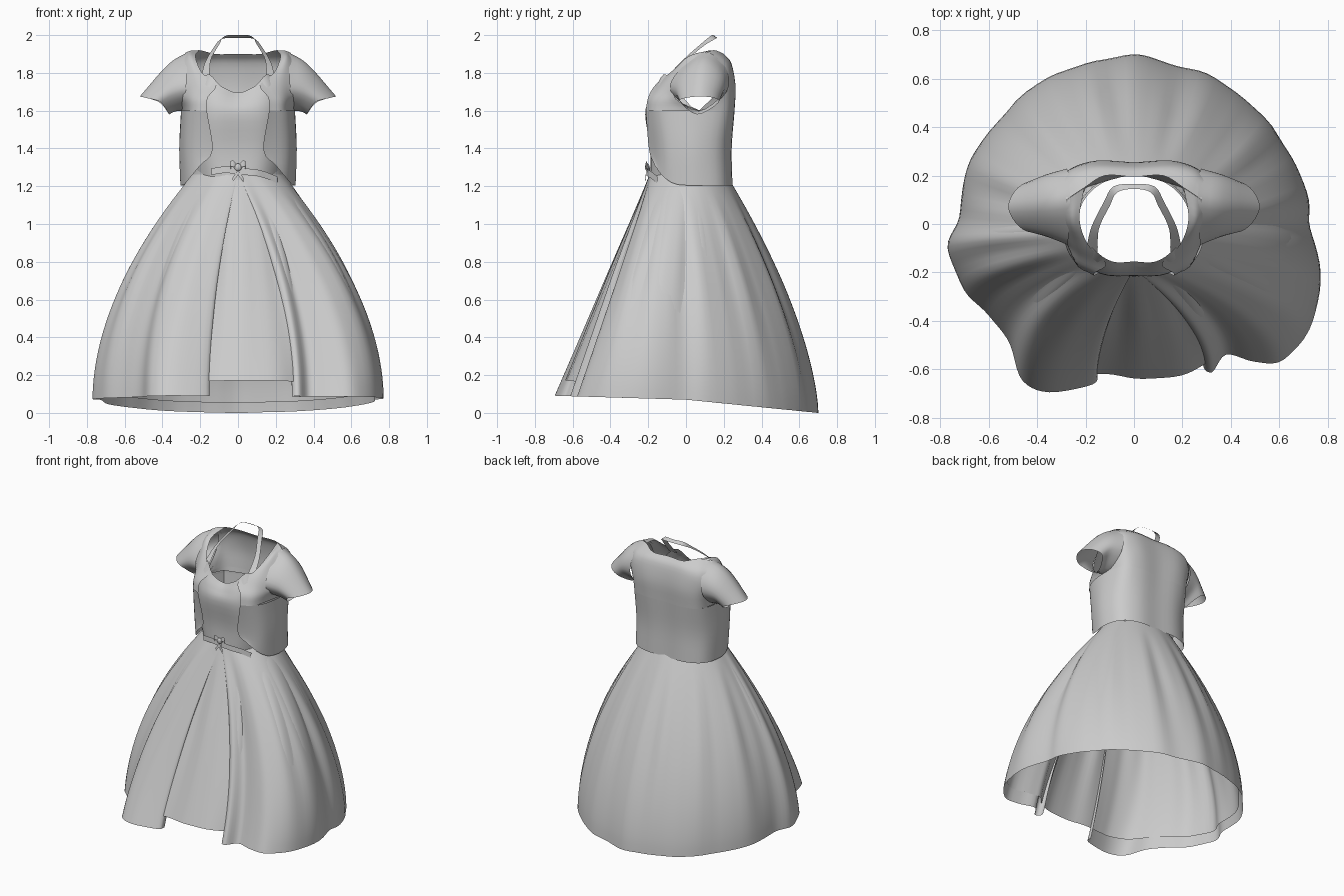
import bpy, bmesh, math
from mathutils import Vector

if "Cube" in bpy.data.objects:
    bpy.data.objects.remove(bpy.data.objects["Cube"])


def spline(pts, n, closed=False):
    """Catmull-Rom samples, n per span."""
    p = [Vector(q) for q in pts]
    m = len(p)
    if not closed:
        p = [2 * p[0] - p[1]] + p + [2 * p[-1] - p[-2]]
    out = []
    for i in range(m if closed else m - 1):
        a, b, c, d = [p[(i + k - 1) % m] if closed else p[i + k] for k in range(4)]
        for j in range(n):
            t = j / n
            out.append(0.5 * (2 * b + (c - a) * t + (2 * a - 5 * b + 4 * c - d) * t * t
                              + (3 * b - a - 3 * c + d) * t ** 3))
    if not closed:
        out.append(Vector(pts[-1]))
    return out


def sheet(name, rows, closed=False, mirror=False):
    """Quad sheet through rows of points."""
    bm = bmesh.new()
    vs = [[bm.verts.new(q) for q in r] for r in rows]
    n = len(rows[0])
    for a, b in zip(vs, vs[1:]):
        for i in range(n if closed else n - 1):
            j = (i + 1) % n
            bm.faces.new((a[i], a[j], b[j], b[i]))
    bmesh.ops.recalc_face_normals(bm, faces=bm.faces)
    me = bpy.data.meshes.new(name)
    bm.to_mesh(me)
    bm.free()
    ob = bpy.data.objects.new(name, me)
    bpy.context.collection.objects.link(ob)
    if mirror:
        ob.modifiers.new("mirror", 'MIRROR').use_clip = True
    bpy.ops.object.select_all(action='DESELECT')
    ob.select_set(True)
    bpy.context.view_layer.objects.active = ob
    bpy.ops.object.shade_smooth_by_angle(angle=math.radians(50))
    return ob


def surf(name, grid, nu=4, nv=4, closed=False, mirror=False):
    """Smooth surface through a small control grid."""
    rows = [spline(r, nu, closed) for r in grid]
    cols = [spline(c, nv) for c in zip(*rows)]
    return sheet(name, list(zip(*cols)), closed, mirror)


def both(row):
    """Extend a half row starting at x=0 to the other side."""
    return [(-x, y, z) for x, y, z in row[:0:-1]] + list(row)


def level(z, pts):
    return [(x, y, z) for x, y in pts]


WAIST = 1.27


def drape(name, hem, hem_z, folds, nu, gap=(0, 0), scale=1.0, closed=False):
    """Cloth falling from the waist oval to a wavy hem; gap closes a front slit at the waist."""
    line = spline([(x * scale, y * scale, 0) for x, y in hem], nu, closed)
    rows = []
    for k in range(25):
        t = k / 24
        row = []
        for h in line:
            dev = math.atan2(h.x, 0.01 - h.y)          # angle from the front
            g = math.radians(gap[0] if dev > 0 else gap[1])
            a = math.copysign(max(0, abs(dev) - g) * math.pi / (math.pi - g), dev)
            wx, wy = 0.24 * scale * math.sin(a), 0.01 - 0.2 * scale * math.cos(a)
            sx = 1 - (1 - t) ** 1.87
            sy = 1 - (1 - t) ** (1.0 if h.y < 0 else 1.55)
            f = folds * min(1, max(0, 2.5 * t - .2)) * (1.2 - t)
            f *= math.sin(15 * dev) + 0.6 * math.sin(26 * dev + 1)
            row.append((wx + (h.x - wx) * sx + f * math.sin(dev),
                        wy + (h.y - wy) * sy - f * math.cos(dev),
                        WAIST + (hem_z(h.y) - WAIST) * t))
        rows.append(row)
    return sheet(name, rows, closed)


# Overskirt, open at the front with folded edges
hem = [(.33, -.50), (.285, -.58), (.32, -.61), (.38, -.54), (.5, -.57), (.62, -.56), (.74, -.4),
       (.77, -.2), (.73, -.02), (.72, .1), (.65, .28), (.5, .48), (.3, .62), (.15, .66), (0, .70),
       (-.2, .66), (-.4, .58), (-.6, .38), (-.7, .2), (-.72, .03), (-.77, -.1), (-.7, -.27),
       (-.6, -.38), (-.51, -.5), (-.46, -.65), (-.35, -.695), (-.17, -.66), (-.15, -.61)]
drape("overskirt", hem, lambda y: .07 - .1 * max(y, 0) - .03 * min(y, 0), .011, 5, (25, 13))

# Slightly shorter underskirt, seen through the slit
under = [(.45, -.54)] + hem[5:-4] + [(-.43, -.61), (-.33, -.65), (-.24, -.65), (-.14, -.64),
                                     (0, -.66), (.2, -.65), (.3, -.60), (.37, -.535)]
drape("underskirt", under, lambda y: .12 - .1 * max(y, 0) - .08 * min(y, 0), .010, 5,
      scale=.965, closed=True)

# Halter bodice
bodice = [
    level(1.24, [(0, -.19), (.12, -.175), (.205, -.09), (.235, .03), (.2, .15), (0, .2)]),
    level(1.40, [(0, -.19), (.14, -.18), (.23, -.1), (.265, .03), (.22, .16), (0, .21)]),
    level(1.58, [(0, -.215), (.14, -.205), (.24, -.12), (.28, .04), (.23, .17), (0, .22)]),
    [(0, -.19, 1.65), (.12, -.19, 1.67), (.21, -.13, 1.69), (.28, .03, 1.6), (.23, .17, 1.59), (0, .22, 1.59)],
    [(0, -.155, 1.695), (.09, -.155, 1.73), (.17, -.1, 1.79), (.28, .03, 1.62), (.23, .17, 1.6), (0, .22, 1.6)]]
surf("bodice", [both(r[:-1]) for r in bodice])
surf("bodice_back", [[r[4], r[5], (-r[4][0],) + tuple(r[4][1:])] for r in bodice])

# Neck strap
outer = [(0, .165, 1.985), (.085, .155, 1.98), (.125, .09, 1.94), (.175, -.01, 1.855), (.195, -.09, 1.775)]
inner = [(0, .145, 2.0), (.07, .13, 1.995), (.1, .075, 1.95), (.145, -.02, 1.865), (.15, -.12, 1.76)]
surf("neck_strap", [both(outer), both(inner)], 4, 2)

# Jacket: lower wrap, back yoke, front yokes, cap sleeves
lower = [
    [(0, .242, 1.205), (.15, .242, 1.205), (.265, .185, 1.205), (.305, .06, 1.205), (.285, -.05, 1.21),
     (.25, -.12, 1.25), (.2, -.165, 1.31)],
    [(0, .238, 1.4), (.15, .238, 1.4), (.265, .18, 1.4), (.31, .06, 1.4), (.295, -.05, 1.4),
     (.25, -.13, 1.4), (.135, -.195, 1.39)],
    level(1.6, [(0, .25), (.15, .255), (.26, .21), (.30, .07), (.29, -.06), (.25, -.15), (.165, -.213)])]
surf("jacket_body", [both(r) for r in lower])

back = [
    level(1.6, [(0, .25), (.15, .255), (.26, .21), (.30, .07)]),
    level(1.73, [(0, .255), (.15, .262), (.25, .235), (.30, .19)]),
    level(1.85, [(0, .235), (.15, .24), (.24, .22), (.287, .185)]),
    [(0, .195, 1.9), (.12, .2, 1.9), (.205, .15, 1.92), (.28, .1, 1.905)]]
surf("jacket_back", [both(r) for r in back])

front = [
    [(.205, .15, 1.92), (.25, .12, 1.918), (.28, .1, 1.905)],
    [(.225, .02, 1.885), (.255, .01, 1.885), (.283, .02, 1.86)],
    [(.19, -.085, 1.80), (.235, -.075, 1.79), (.288, -.04, 1.77)],
    [(.115, -.163, 1.735), (.22, -.13, 1.72), (.29, -.065, 1.70)],
    [(.16, -.2, 1.67), (.24, -.155, 1.66), (.295, -.04, 1.65)],
    [(.165, -.213, 1.6), (.25, -.15, 1.6), (.30, .07, 1.6)]]
surf("jacket_front", front, mirror=True)

sleeve = [
    [(.29, .07, 1.6), (.277, -.08, 1.70), (.27, -.04, 1.81), (.265, .1, 1.91), (.27, .21, 1.83), (.285, .215, 1.70)],
    [(.335, .06, 1.595), (.35, -.05, 1.68), (.36, -.025, 1.77), (.37, .08, 1.845), (.37, .18, 1.79), (.36, .195, 1.69)],
    [(.365, .06, 1.58), (.41, -.03, 1.645), (.475, -.01, 1.665), (.52, .07, 1.675), (.48, .15, 1.667), (.41, .17, 1.64)]]
surf("sleeve", sleeve, closed=True, mirror=True)


# Waist sash
def oval(z, rx, ry):
    return [(rx * math.cos(i * math.pi / 8), .01 + ry * math.sin(i * math.pi / 8), z) for i in range(16)]


surf("sash", [oval(1.23, .255, .209), oval(1.26, .246, .206), oval(1.30, .245, .205)], 3, 2, closed=True)


# Bow: loops, tails and knot
def ribbon(name, path, w, mirror=True):
    surf(name, [path, [(x, y - .003, z - w) for x, y, z in path]], 4, 1, mirror=mirror)


ribbon("bow_loop", [(.008, -.205, 1.32), (.025, -.212, 1.335), (.04, -.208, 1.33), (.03, -.2, 1.305), (.008, -.2, 1.3)], .03)
ribbon("bow_tail_right", [(.01, -.205, 1.295), (.09, -.205, 1.29), (.15, -.18, 1.275), (.21, -.15, 1.25)], .035, False)
ribbon("bow_tail_left", [(-.01, -.205, 1.30), (-.07, -.205, 1.305), (-.14, -.185, 1.295)], .035, False)
ribbon("bow_drop", [(.0, -.21, 1.285), (.018, -.213, 1.26), (.028, -.212, 1.245)], .025)
bpy.ops.mesh.primitive_uv_sphere_add(segments=12, ring_count=8, radius=.02, location=(0, -.205, 1.3))
bpy.context.object.name = "bow_knot"
bpy.context.object.scale.y = .6
bpy.ops.object.shade_smooth()
